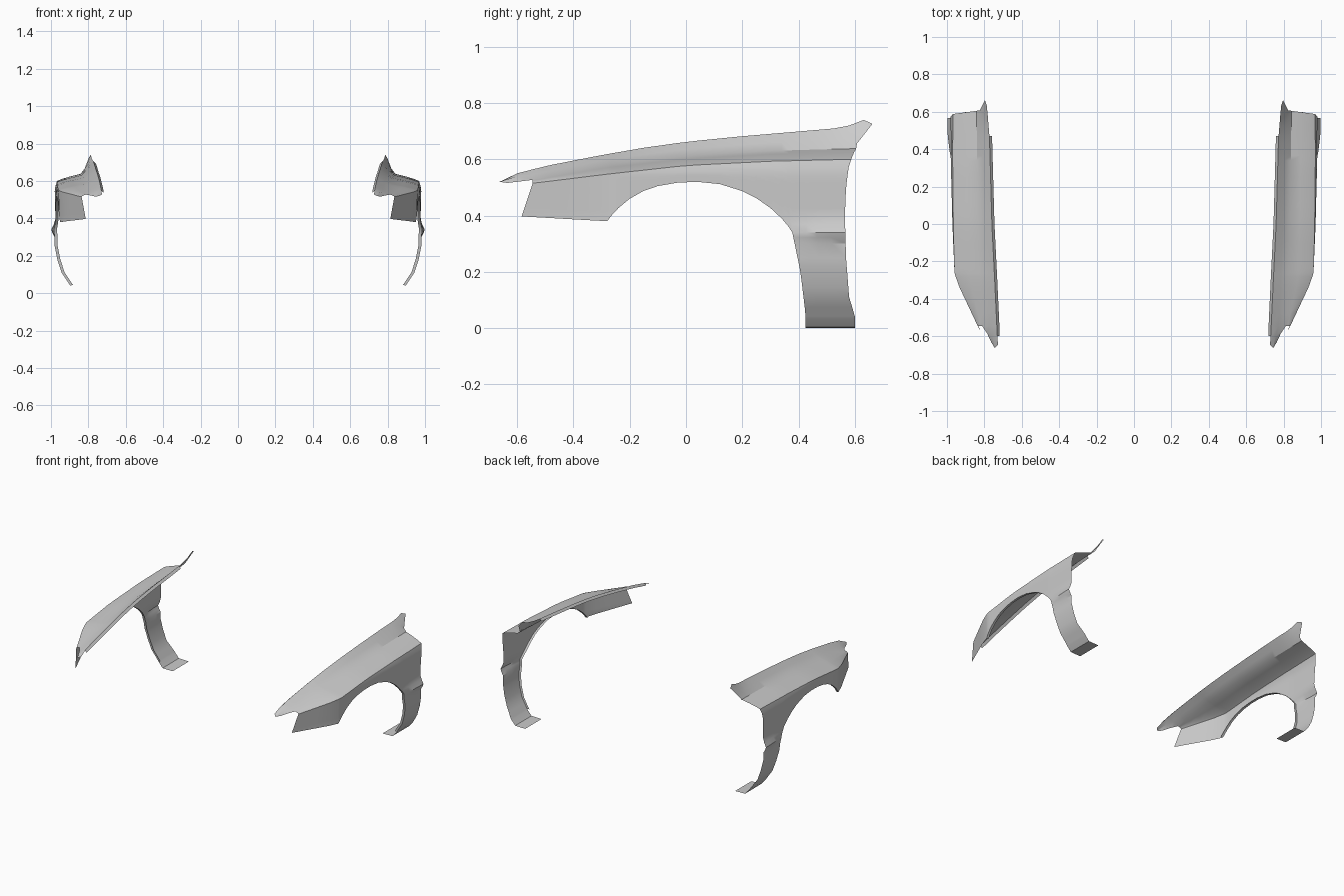
import bpy

if "Cube" in bpy.data.objects:
    bpy.data.objects.remove(bpy.data.objects["Cube"])


def lerp_table(t, pts):
    """Piecewise linear lookup in a short list of (key, value) pairs."""
    if t <= pts[0][0]:
        return pts[0][1]
    for (a, va), (b, vb) in zip(pts, pts[1:]):
        if t <= b:
            return va + (vb - va) * (t - a) / (b - a)
    return pts[-1][1]


# Guide curves along the length (y)
TOP_X = [(-.6, .731), (-.3, .745), (0, .76), (.47, .773), (.58, .782)]
TOP_Z = [(-.6, .55), (-.5, .576), (-.3, .615), (-.15, .641), (0, .662), (.2, .682), (.53, .71), (.58, .72)]
CREASE_X = [(-.545, .812), (-.3, .825), (0, .833), (.58, .842)]
CREASE_Z = [(-.545, .527), (-.3, .578), (0, .612), (.3, .63), (.58, .638)]
SHOULDER_Z = [(-.545, .515), (-.3, .545), (0, .578), (.3, .593), (.58, .60)]
SIDE_X = [(-.585, .818), (-.32, .942), (-.26, .96), (0, .971), (.35, .98), (.6, .98)]
ARCH = [(-.28, .38), (-.265, .4), (-.24, .427), (-.2, .46), (-.15, .488), (-.1, .505),
        (-.03, .517), (.04, .52), (.12, .512), (.2, .487), (.25, .462), (.3, .427),
        (.34, .39), (.365, .36), (.378, .34)]
# Guide curves along the height (z)
SECTION = [(.0, -.19), (.003, -.115), (.03, -.09), (.042, -.082), (.11, -.037), (.18, -.014), (.25, 0),
           (.3, 0), (.4, -.004), (.55, 0), (.575, -.004), (.6, -.012)]
BULGE = [(.3, 0), (.322, .013), (.34, .02), (.355, .014), (.385, 0)]
REAR_Y = [(0, .6), (.045, .6), (.11, .58), (.25, .569), (.4, .565), (.5, .569), (.57, .578), (.6, .588)]
LEG_FRONT_Y = [(0, .425), (.05, .425), (.2, .407), (.34, .378)]

COLS = [-.545, -.48, -.41, -.34] + [p[0] for p in ARCH] + [.43, .47, .525, .58]
LEG_ZS = [.322, .3, .25, .215, .18, .145, .11, .075, .042, .034, .003, .001]
SIDE_N = 9


def side_point(u, z):
    """Point of the outer side sheet for column u at height z."""
    y = u
    if u > .378:
        y = lerp_table(z, LEG_FRONT_Y)
        y += (lerp_table(z, REAR_Y) - y) * (u - .378) / .202
    elif u == .378:
        y = lerp_table(z, LEG_FRONT_Y)
    elif u < -.28:
        front = -.545 - .04 * (.515 - z) / .12
        y = -.28 + (front + .28) * (u + .28) / -.265
    ramp = lerp_table(u, [(.3, 0), (.378, .3), (.5, 1)])
    sec = -.19 if z == .001 else lerp_table(z, SECTION)
    x = lerp_table(y, SIDE_X) + sec + ramp * lerp_table(z, BULGE)
    return (x, y, z)


def column_points(u):
    """One cross-section: inner flange, upper strip, crease, shoulder, side, leg."""
    tx, tz = lerp_table(u, TOP_X), lerp_table(u, TOP_Z)
    cx, cz = lerp_table(u, CREASE_X), lerp_table(u, CREASE_Z)
    sz = lerp_table(u, SHOULDER_Z)
    pts = {}
    if u <= .47:
        pts[0] = (tx - .014, u, tz - .014)
    cy = u + (.025 if u == .58 else 0)
    pts[1] = (tx, u, tz)
    pts[2] = (tx + (cx - tx) * .5, u, tz + (cz - tz) * .52)
    pts[3] = (cx, cy, cz)
    s = side_point(u, sz)
    for k, f in ((4, .4), (5, .82)):
        pts[k] = (cx + (s[0] - cx) * f, cy + (s[1] - cy) * f, cz + (sz - cz) * f + .003)
    bottom = lerp_table(u, [(-.545, .397)] + ARCH)
    for j in range(SIDE_N + 1):
        pts[6 + j] = side_point(u, sz + (bottom - sz) * j / SIDE_N)
    if u >= .378:
        for j, z in enumerate(LEG_ZS):
            pts[7 + SIDE_N + j] = side_point(u, z)
    return pts


def build_fender(name, sign):
    # Nose tip, main sections, then the pointed rear tip
    columns = [
        {1: (.727, -.645, .527), 2: (.744, -.663, .52), 3: (.762, -.635, .516)},
        {0: (.72, -.6, .537), 1: (.731, -.6, .55), 2: (.757, -.6, .54), 3: (.785, -.585, .522)},
    ]
    columns += [column_points(u) for u in COLS]
    columns.append({1: (.787, .632, .74), 2: (.797, .663, .726), 3: (.824, .608, .656)})

    verts, faces = [], []

    def add_vert(p):
        verts.append((sign * p[0], p[1], p[2]))
        return len(verts) - 1

    def add_face(f):
        faces.append(f if sign > 0 else f[::-1])

    grid = [{r: add_vert(p) for r, p in c.items()} for c in columns]
    for a, b in zip(grid, grid[1:]):
        for r in a:
            if r + 1 in a and r in b and r + 1 in b:
                add_face((a[r], a[r + 1], b[r + 1], b[r]))

    # Turned-in lip around the wheel arch and down the leg
    last = 6 + SIDE_N
    first = 2 + COLS.index(-.28)
    leg = 2 + COLS.index(.378)
    chain = [grid[c][last] for c in range(first, leg + 1)]
    chain += [grid[leg][last + 1 + j] for j in range(len(LEG_ZS) - 3)]
    inner = [add_vert((abs(verts[i][0]) - .016, verts[i][1], verts[i][2] + .001)) for i in chain]
    for k in range(len(chain) - 1):
        add_face((chain[k], inner[k], inner[k + 1], chain[k + 1]))

    mesh = bpy.data.meshes.new(name)
    mesh.from_pydata(verts, [], faces)
    mesh.update()
    obj = bpy.data.objects.new(name, mesh)
    bpy.context.collection.objects.link(obj)
    bpy.ops.object.select_all(action='DESELECT')
    obj.select_set(True)
    bpy.context.view_layer.objects.active = obj
    bpy.ops.object.shade_smooth_by_angle(angle=0.5)


# The two mirrored front fenders
build_fender("fender_positive_x", 1)
build_fender("fender_negative_x", -1)
